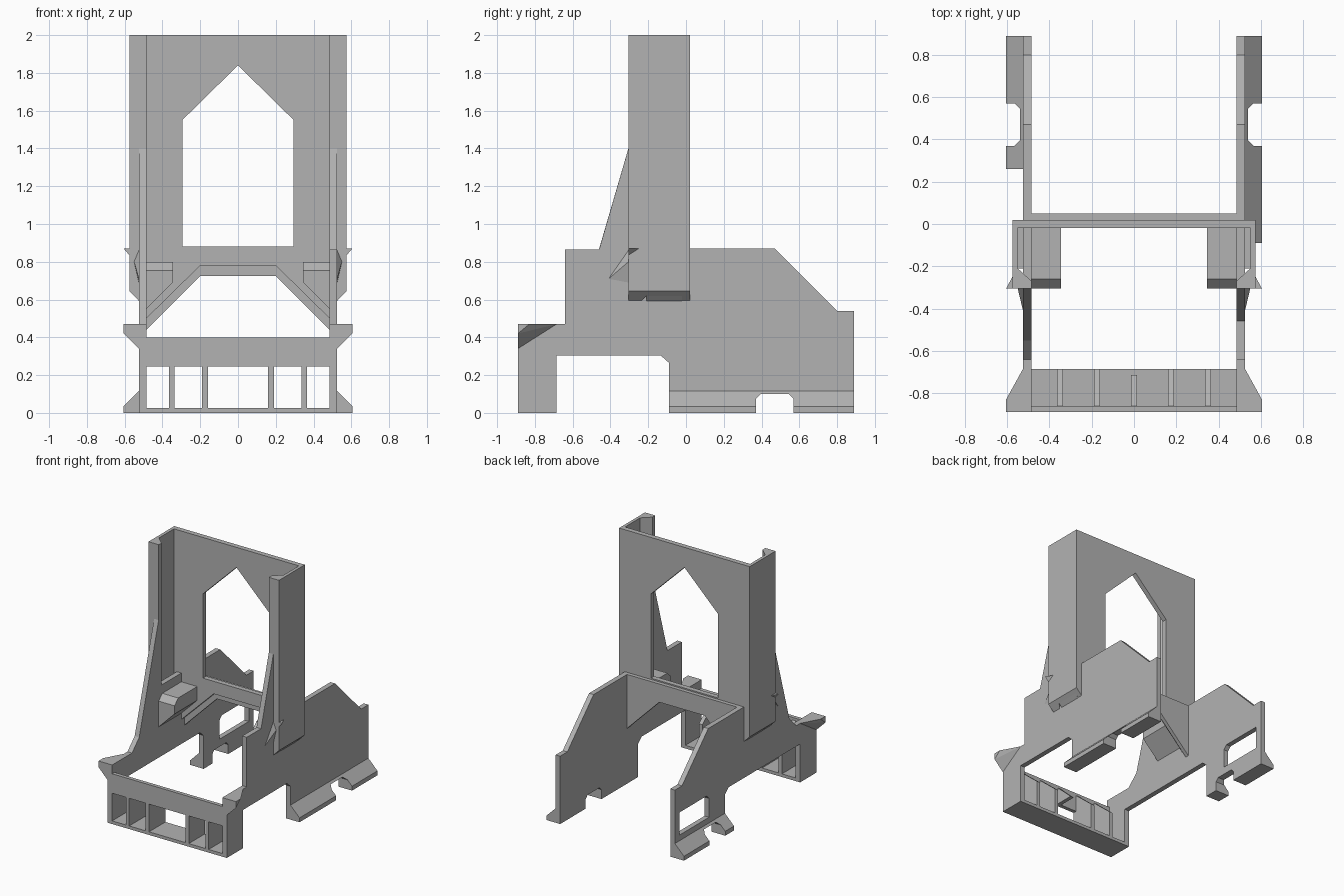
import bpy, bmesh
from mathutils import Vector

if "Cube" in bpy.data.objects:
    bpy.data.objects.remove(bpy.data.objects["Cube"])

grey = bpy.data.materials.new("grey")
grey.diffuse_color = (0.45, 0.45, 0.45, 1)
grey.use_nodes = True
grey.node_tree.nodes["Principled BSDF"].inputs["Base Color"].default_value = grey.diffuse_color


def finish(name, bm):
    bmesh.ops.recalc_face_normals(bm, faces=bm.faces)
    me = bpy.data.meshes.new(name)
    bm.to_mesh(me)
    bm.free()
    me.materials.append(grey)
    ob = bpy.data.objects.new(name, me)
    bpy.context.collection.objects.link(ob)
    return ob


def prism(name, pts, axis, a, b, cut=None):
    """Extrude a 2D outline along an axis from a to b; cut is an optional plane."""
    def place(p, t):
        return {"x": (t, p[0], p[1]), "y": (p[0], t, p[1]), "z": (p[0], p[1], t)}[axis]
    bm = bmesh.new()
    lo = [bm.verts.new(place(p, a)) for p in pts]
    hi = [bm.verts.new(place(p, b)) for p in pts]
    n = len(pts)
    bm.faces.new(lo)
    bm.faces.new(hi)
    for i in range(n):
        j = (i + 1) % n
        bm.faces.new((lo[i], lo[j], hi[j], hi[i]))
    if cut:
        bmesh.ops.recalc_face_normals(bm, faces=bm.faces)
        bmesh.ops.bisect_plane(bm, geom=bm.verts[:] + bm.edges[:] + bm.faces[:],
                               plane_co=cut[0], plane_no=cut[1], clear_outer=True)
        bmesh.ops.holes_fill(bm, edges=[e for e in bm.edges if e.is_boundary])
    return finish(name, bm)


def box(name, x0, x1, y0, y1, z0, z1):
    return prism(name, [(x0, y0), (x1, y0), (x1, y1), (x0, y1)], "z", z0, z1)


def hull(name, pts):
    bm = bmesh.new()
    for p in pts:
        bm.verts.new(p)
    bmesh.ops.convex_hull(bm, input=bm.verts)
    return finish(name, bm)


def subtract(ob, cutter):
    m = ob.modifiers.new("cut", "BOOLEAN")
    m.operation = "DIFFERENCE"
    m.solver = "EXACT"
    m.object = cutter
    cutter.hide_render = True
    cutter.hide_viewport = True
    cutter.display_type = "WIRE"


# Side plates: common rear outline, different front brace and arch
rear = [(0.05, 0.87), (0.47, 0.87), (0.80, 0.54), (0.89, 0.54), (0.89, 0),
        (0.57, 0), (0.57, 0.075), (0.545, 0.1), (0.395, 0.1), (0.37, 0.075), (0.37, 0)]
front = [(-0.685, 0.305), (-0.685, 0), (-0.89, 0), (-0.89, 0.47), (-0.64, 0.47)]
tower_edge = [(-0.305, 1.4), (-0.28, 1.4), (-0.28, 0.87)]
prism("right_side_plate", rear + [(-0.09, 0), (-0.09, 0.265), (-0.135, 0.305)] + front
      + [(-0.64, 0.865), (-0.46, 0.865)] + tower_edge, "x", 0.485, 0.525)
left = prism("left_side_plate", rear + [(0.26, 0), (0.26, 0.265), (0.215, 0.305)] + front
             + [(-0.55, 0.56)] + tower_edge, "x", -0.525, -0.485)
subtract(left, prism("left_window_cutter", [(0.46, 0.16), (0.83, 0.16), (0.83, 0.34),
                                            (0.49, 0.34), (0.46, 0.31)], "x", -0.6, -0.4))

# Foot flanges with the wheel-like notch
notch = [(0.37, -0.1), (0.57, -0.1), (0.57, 0.075), (0.545, 0.1), (0.395, 0.1), (0.37, 0.075)]
for side, s, y0 in (("right", 1, -0.09), ("left", -1, 0.26)):
    flange = prism(side + "_foot_flange", [(s * 0.525, 0), (s * 0.605, 0), (s * 0.605, 0.035),
                                           (s * 0.525, 0.115)], "y", y0, 0.89)
    subtract(flange, prism(side + "_notch_cutter", notch, "x", s * 0.45, s * 0.7))

# Tower back wall with the pointed opening
half = [(0.55, 2), (0.55, 0.62), (0.525, 0.595), (0.485, 0.595), (0.485, 0.5), (0.2, 0.78)]
wall = prism("tower_back_wall", half + [(-x, z) for x, z in reversed(half)], "y", -0.02, 0.02)
subtract(wall, prism("opening_cutter", [(-0.295, 0.88), (0.295, 0.88), (0.295, 1.55),
                                        (0, 1.84), (-0.295, 1.55)], "y", -0.2, 0.2))

# Arched cross panel behind the tower wall
half = [(0.485, 0.87), (0.485, 0.44), (0.2, 0.725)]
prism("arch_panel", half + [(-x, z) for x, z in reversed(half)], "y", 0.02, 0.05)

for side, s in (("right", 1), ("left", -1)):
    def m(pts):
        return [(s * p[0],) + tuple(p[1:]) for p in pts]

    # Tower side channel with a thick front lip and a chamfered bottom
    prism(side + "_tower_channel", m([(0.55, 0.02), (0.55, -0.21), (0.485, -0.27),
                                      (0.485, -0.305), (0.575, -0.305), (0.575, 0.02)]),
          "z", 0.595, 2, cut=(Vector((s * 0.55, 0, 0.62)), Vector((s, 0, -1))))
    # Shelf bracket inside the tower
    prism(side + "_shelf", m([(0.55, 0.8), (0.345, 0.8), (0.345, 0.69), (0.485, 0.55),
                              (0.55, 0.62)]), "y", -0.21, -0.02)
    hull(side + "_shelf_front", m([(0.485, -0.21, 0.8), (0.345, -0.21, 0.8),
                                   (0.345, -0.21, 0.69), (0.485, -0.21, 0.55),
                                   (0.485, -0.26, 0.8), (0.345, -0.26, 0.8),
                                   (0.345, -0.305, 0.755), (0.345, -0.305, 0.69),
                                   (0.485, -0.305, 0.755), (0.485, -0.305, 0.55)]))
    # Small gussets beside the tower
    hull(side + "_upper_gusset", m([(0.605, -0.305, 0.87), (0.525, -0.305, 0.87),
                                    (0.575, -0.25, 0.87), (0.575, -0.305, 0.835)]))
    hull(side + "_lower_gusset", m([(0.55, -0.305, 0.8), (0.525, -0.41, 0.71),
                                    (0.525, -0.305, 0.69), (0.525, -0.305, 0.86)]))
    # Flared front corner
    hull(side + "_corner_flare", m([(0.525, -0.685, 0.47), (0.605, -0.83, 0.47),
                                    (0.605, -0.89, 0.47), (0.525, -0.89, 0.47),
                                    (0.605, -0.89, 0.42), (0.525, -0.89, 0.34)]))
    # Front dividers, sloping down behind the rail
    for k, x in enumerate((0.175, 0.35)):
        prism(f"{side}_divider_{k + 1}", [(-0.89, 0.02), (-0.685, 0.02), (-0.685, 0.23),
                                          (-0.86, 0.38), (-0.86, 0.25), (-0.89, 0.25)],
              "x", s * x - 0.015, s * x + 0.015)

# Front rail, sill and centre gusset
box("front_rail", -0.485, 0.485, -0.89, -0.86, 0.245, 0.4)
box("front_sill", -0.485, 0.485, -0.89, -0.685, 0, 0.025)
prism("centre_gusset", [(-0.86, 0.245), (-0.715, 0.245), (-0.86, 0.38)], "x", -0.015, 0.015)
